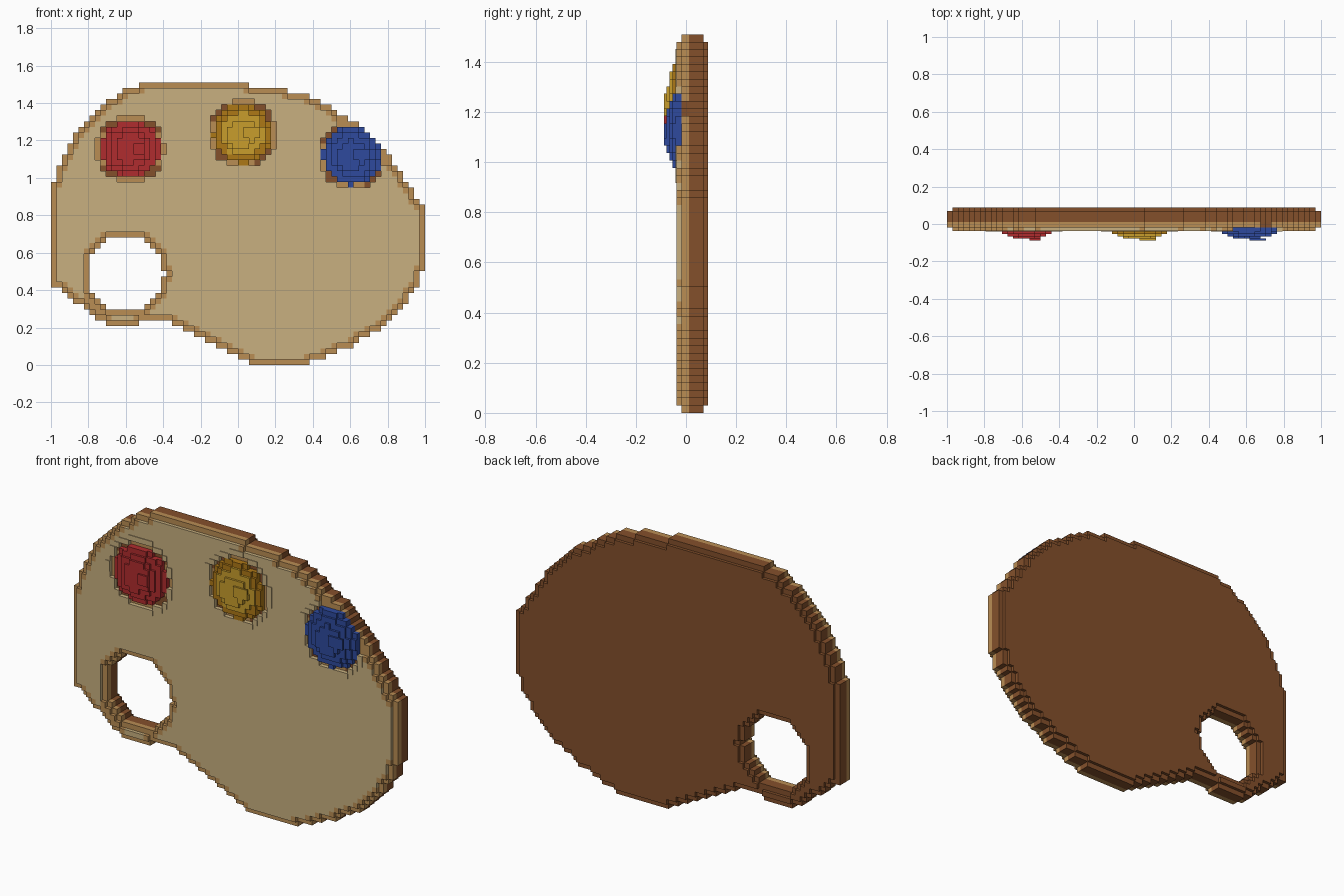
import bpy, bmesh, math

if "Cube" in bpy.data.objects:
    bpy.data.objects.remove(bpy.data.objects["Cube"])

# Cell grid: 68 columns, 51 rows, uneven depth layers
NX, NZ = 68, 51
HX, HZ = 2.0 / NX, 1.51 / NZ
YS = [-0.088, -0.078, -0.066, -0.054, -0.041, -0.037, -0.018, 0.012, 0.07, 0.087]


def material(name, rgb):
    m = bpy.data.materials.new(name)
    lin = [((c / 255 + 0.055) / 1.055) ** 2.4 for c in rgb]
    m.diffuse_color = (*lin, 1.0)
    m.use_nodes = True
    m.node_tree.nodes["Principled BSDF"].inputs["Base Color"].default_value = m.diffuse_color
    return m


MATS = {n: material(n, c) for n, c in {
    "pale wood": (200, 176, 128), "edge wood": (186, 141, 84),
    "dark wood": (132, 80, 43), "red paint": (176, 44, 46),
    "yellow paint": (200, 157, 44), "dark yellow paint": (174, 120, 22),
    "blue paint": (46, 74, 158)}.items()}

# Board outline, clockwise from the top left
OUTLINE = [(-.51, 1.51), (.04, 1.51), (.06, 1.485), (.2, 1.48), (.34, 1.45), (.5, 1.37),
           (.65, 1.28), (.76, 1.18), (.85, 1.06), (.92, .95), (.97, .87), (1, .83), (1, .55),
           (.97, .45), (.92, .36), (.85, .27), (.75, .19), (.62, .11), (.48, .05), (.36, 0),
           (.1, 0), (-.02, .05), (-.15, .12), (-.27, .18), (-.37, .235), (-.5, .23),
           (-.59, .2), (-.67, .2), (-.75, .25), (-.85, .32), (-.92, .39), (-1, .43),
           (-1, .9), (-.97, 1.03), (-.93, 1.13), (-.87, 1.23), (-.8, 1.32), (-.7, 1.41),
           (-.6, 1.47)]
HOLE = (-.6, .49, .203)
PAINTS = [("red_paint", -.575, 1.155, "red paint", "red paint"),
          ("yellow_paint", .025, 1.235, "yellow paint", "dark yellow paint"),
          ("blue_paint", .61, 1.12, "blue paint", "blue paint")]


def centre(i, j):
    return -1 + (i + .5) * HX, (j + .5) * HZ


def inside(x, z):
    hit = False
    for (x0, z0), (x1, z1) in zip(OUTLINE, OUTLINE[1:] + OUTLINE[:1]):
        if (z0 > z) != (z1 > z) and x < x0 + (z - z0) * (x1 - x0) / (z1 - z0):
            hit = not hit
    return hit and math.hypot(x - HOLE[0], z - HOLE[1]) > HOLE[2]


full = {(i, j) for i in range(NX) for j in range(NZ) if inside(*centre(i, j))}
SIDE = [(1, 0), (-1, 0), (0, 1), (0, -1)]
DIAG = [(1, 1), (1, -1), (-1, 1), (-1, -1)]


def surrounded(c, steps):
    return all((c[0] + a, c[1] + b) in full for a, b in steps)


inner = {c for c in full if surrounded(c, SIDE)}

# Board: stepped front layer, light edge layer, dark core, stepped back layer
board = {}
for c in full:
    board[(*c, 6)] = "edge wood"
    board[(*c, 7)] = "dark wood"
for c in inner:
    board[(*c, 8)] = "dark wood"
    board[(*c, 5)] = "pale wood" if surrounded(c, DIAG) else "edge wood"

# Paint wells: thin raised rim, sunken ring, stepped dome of paint
parts = {"board": board}
for name, px, pz, light, dark in PAINTS:
    blob = parts[name] = {}
    for c in full:
        x, z = centre(*c)
        dx, dz = x - px, z - pz
        r = math.hypot(dx, dz)
        if r < .182:
            board.pop((*c, 5), None)
            if min(abs(dx), abs(dz)) > .075:
                board[(*c, 6)] = "dark wood"
        elif r < .205 and c in inner:
            board[(*c, 4)] = "pale wood"
        for k, radius in ((5, .158), (4, .158), (3, .145), (2, .115), (1, .08)):
            if r < radius:
                blob[(*c, k)] = light if r < .118 else dark
        if math.hypot(dx - .05, dz) < .04:
            blob[(*c, 0)] = light

filled = set().union(*parts.values())

# Corner offsets of each outward cell face, keyed by direction (x, z, depth)
FACES = {(1, 0, 0): [(1, 0, 0), (1, 0, 1), (1, 1, 1), (1, 1, 0)],
         (-1, 0, 0): [(0, 0, 0), (0, 1, 0), (0, 1, 1), (0, 0, 1)],
         (0, 1, 0): [(0, 1, 0), (1, 1, 0), (1, 1, 1), (0, 1, 1)],
         (0, -1, 0): [(0, 0, 0), (0, 0, 1), (1, 0, 1), (1, 0, 0)],
         (0, 0, 1): [(0, 0, 1), (0, 1, 1), (1, 1, 1), (1, 0, 1)],
         (0, 0, -1): [(0, 0, 0), (1, 0, 0), (1, 1, 0), (0, 1, 0)]}


def build(name, cells):
    """Make one mesh from the exposed faces of its cells."""
    bm, verts = bmesh.new(), {}
    used = sorted(set(cells.values()))
    for (i, j, k), colour in cells.items():
        for (a, b, d), corners in FACES.items():
            if (i + a, j + b, k + d) in filled:
                continue
            ring = []
            for u, v, w in corners:
                key = (i + u, j + v, k + w)
                if key not in verts:
                    verts[key] = bm.verts.new((-1 + key[0] * HX, YS[key[2]], key[1] * HZ))
                ring.append(verts[key])
            bm.faces.new(ring).material_index = used.index(colour)
    mesh = bpy.data.meshes.new(name)
    bm.to_mesh(mesh)
    bm.free()
    for colour in used:
        mesh.materials.append(MATS[colour])
    bpy.context.collection.objects.link(bpy.data.objects.new(name, mesh))


for name, cells in parts.items():
    build(name, cells)
